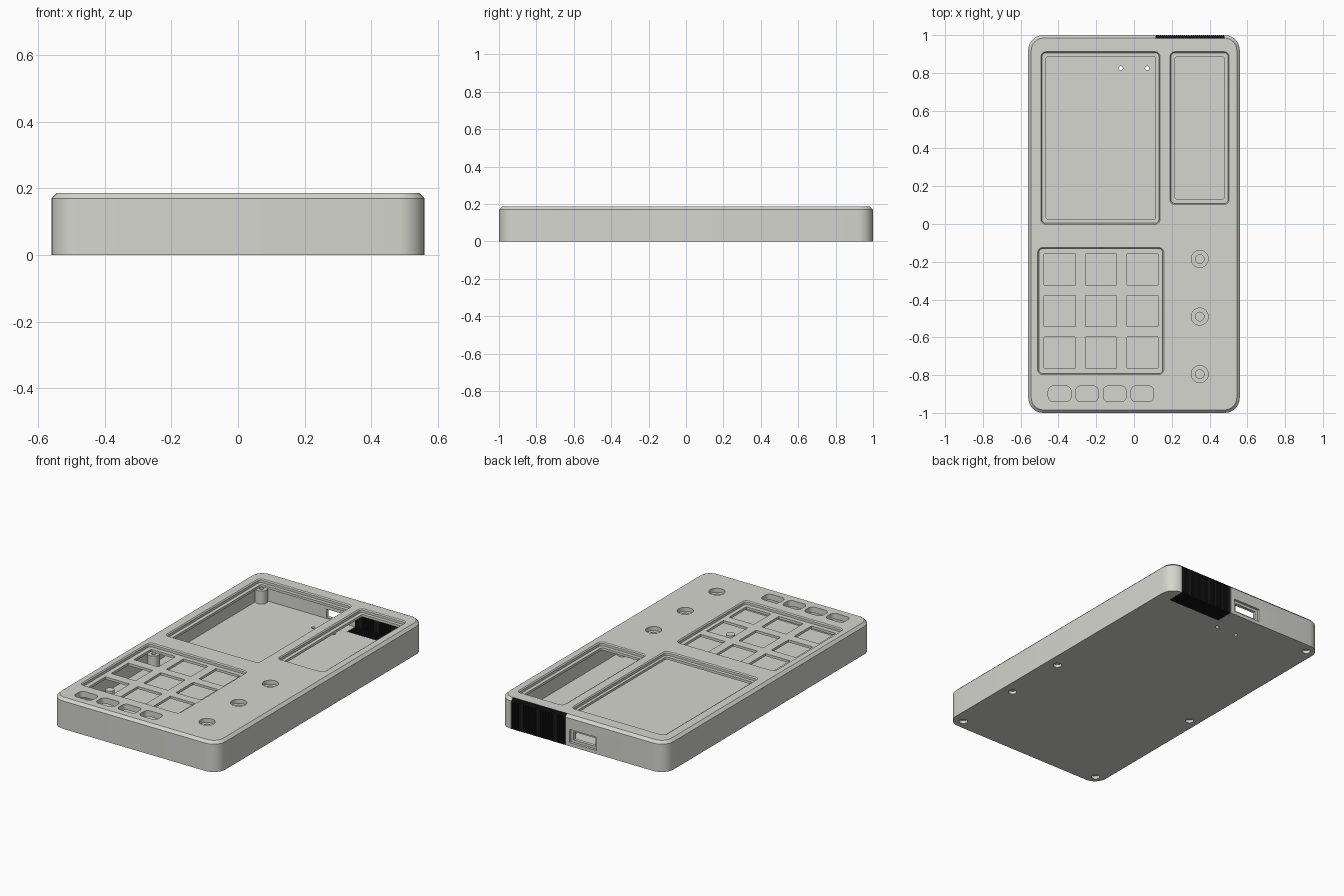
import bpy, bmesh, math

if "Cube" in bpy.data.objects:
    bpy.data.objects.remove(bpy.data.objects["Cube"], do_unlink=True)


def make_material(name, colour):
    mat = bpy.data.materials.new(name)
    mat.use_nodes = True
    mat.diffuse_color = colour
    mat.node_tree.nodes["Principled BSDF"].inputs["Base Color"].default_value = colour
    return mat


grey = make_material("light grey plastic", (0.665, 0.67, 0.62, 1))
black = make_material("black vent plastic", (0.01, 0.01, 0.01, 1))

HEIGHT, CHAMFER = 0.186, 0.016
FLOOR, CEILING, LEDGE = 0.03, 0.15, 0.165


def loft(bm, x, y, w, h, r, levels):
    """Closed rounded-rectangle solid; each level is (z, outward growth)."""
    steps, rings = 8, []
    for z, grow in levels:
        rad = max(r + grow, 0)
        a, b = w / 2 + grow - rad, h / 2 + grow - rad
        ring = []
        for q, (sx, sy) in enumerate([(1, 1), (-1, 1), (-1, -1), (1, -1)]):
            for i in range(steps + 1):
                t = (q + i / steps) * math.pi / 2
                ring.append(bm.verts.new((x + sx * a + rad * math.cos(t),
                                          y + sy * b + rad * math.sin(t), z)))
        rings.append(ring)
    n = len(rings[0])
    for low, high in zip(rings, rings[1:]):
        for i in range(n):
            j = (i + 1) % n
            bm.faces.new((low[i], low[j], high[j], high[i]))
    bm.faces.new(rings[0][::-1])
    bm.faces.new(rings[-1])


def span(bm, x0, x1, y0, y1, r, levels):
    loft(bm, (x0 + x1) / 2, (y0 + y1) / 2, x1 - x0, y1 - y0, r, levels)


def disc(bm, x, y, r, z0, z1):
    loft(bm, x, y, 2 * r, 2 * r, r, [(z0, 0), (z1, 0)])


def finish(name, bm, material=grey):
    bmesh.ops.remove_doubles(bm, verts=bm.verts, dist=1e-5)
    bmesh.ops.recalc_face_normals(bm, faces=bm.faces)
    mesh = bpy.data.meshes.new(name)
    bm.to_mesh(mesh)
    bm.free()
    mesh.materials.append(material)
    obj = bpy.data.objects.new(name, mesh)
    bpy.context.collection.objects.link(obj)
    return obj


def combine(target, bm, operation="DIFFERENCE"):
    tool = finish("helper", bm)
    tool.hide_render = True
    mod = target.modifiers.new("combine", "BOOLEAN")
    mod.operation, mod.solver, mod.object = operation, "EXACT", tool
    bpy.context.view_layer.update()
    result = target.evaluated_get(bpy.context.evaluated_depsgraph_get())
    mesh = bpy.data.meshes.new_from_object(result)
    target.modifiers.clear()
    target.data = mesh
    bpy.data.objects.remove(tool, do_unlink=True)


def extrude_profile(name, profile, x0, x1, material):
    """Solid from a (y, z) outline, stretched along x."""
    bm = bmesh.new()
    face = bm.faces.new([bm.verts.new((x0, y, z)) for y, z in profile])
    side = bmesh.ops.extrude_face_region(bm, geom=[face])["geom"]
    bmesh.ops.translate(bm, vec=(x1 - x0, 0, 0),
                        verts=[v for v in side if isinstance(v, bmesh.types.BMVert)])
    return finish(name, bm, material)


# Outer shell with a chamfered top rim
bm = bmesh.new()
loft(bm, 0, 0, 1.12, 2, 0.08, [(0, 0), (HEIGHT - CHAMFER, 0), (HEIGHT, -CHAMFER)])
case = finish("case", bm)

# Hollow inside
bm = bmesh.new()
loft(bm, 0, 0, 1.05, 1.93, 0.05, [(FLOOR, 0), (CEILING, 0)])
combine(case, bm)

# Screw bosses standing on the floor
screws = [(-0.5, 0.94), (-0.5, -0.1), (-0.5, -0.94),
          (0.49, -0.1), (0.49, -0.5), (0.49, -0.94)]
bm = bmesh.new()
for x, y in screws:
    disc(bm, x, y, 0.035, 0.015, 0.11)
combine(case, bm, "UNION")

# Shallow recesses in the top, screw heads underneath, port surround at the back
bevelled = [(LEDGE, 0), (HEIGHT - 0.006, 0), (HEIGHT + 0.014, 0.02)]
knobs = [(0.348, y) for y in (-0.185, -0.49, -0.795)]
bm = bmesh.new()
span(bm, -0.487, 0.132, 0.004, 0.906, 0.02, bevelled)
span(bm, 0.196, 0.498, 0.109, 0.906, 0.02, bevelled)
span(bm, -0.504, 0.152, -0.791, -0.131, 0.02, bevelled)
for x, y in knobs:
    disc(bm, x, y, 0.045, LEDGE - 0.004, 0.25)
for x, y in screws:
    disc(bm, x, y, 0.024, -0.05, 0.018)
span(bm, -0.098, 0.086, 0.985, 1.05, 0, [(0.022, 0), (0.102, 0)])
combine(case, bm)

# Through openings: windows, keys, buttons, knobs, screws, floor holes, port
through = [(0.1, 0), (0.25, 0)]
bm = bmesh.new()
span(bm, -0.465, 0.115, 0.025, 0.885, 0.01, through)
span(bm, 0.218, 0.477, 0.131, 0.885, 0.01, through)
for x in (-0.393, -0.174, 0.045):
    for y in (-0.241, -0.461, -0.681):
        loft(bm, x, y, 0.165, 0.165, 0.003, through)
for i in range(4):
    loft(bm, -0.394 + 0.146 * i, -0.899, 0.12, 0.082, 0.026, through)
for x, y in knobs:
    disc(bm, x, y, 0.023, 0.12, 0.25)
for x, y in screws:
    disc(bm, x, y, 0.013, -0.05, 0.13)
for x in (-0.07, 0.07):
    disc(bm, x, 0.825, 0.011, -0.05, 0.06)
span(bm, -0.08, 0.068, 0.94, 1.05, 0, [(0.037, 0), (0.087, 0)])
combine(case, bm)

# Vent opening that wraps from the rim, down the back wall and under the floor
VENT_LEFT, VENT_RIGHT = 0.479, 0.114
VENT_FRONT, WALL, RIM = 0.888, 0.963, 0.982
for y0, y1, top in ((RIM, 1.05, 0.25), (WALL, 1.05, LEDGE),
                    (VENT_FRONT, 0.98, FLOOR + 0.01)):
    bm = bmesh.new()
    span(bm, VENT_RIGHT, VENT_LEFT, y0, y1, 0, [(-0.05, 0), (top, 0)])
    combine(case, bm)

# Black vent: a backing panel with fine ribs on both faces
backing = [(VENT_FRONT, 0.004), (0.996, 0.004), (0.996, HEIGHT - CHAMFER),
           (RIM, HEIGHT - 0.004), (RIM, LEDGE), (WALL + 0.004, LEDGE),
           (WALL + 0.004, FLOOR - 0.004), (VENT_FRONT, FLOOR - 0.004)]
extrude_profile("vent_panel", backing, VENT_RIGHT, VENT_LEFT, black)

ribs = 35
pitch = (VENT_LEFT - VENT_RIGHT) / ribs
outline = [(VENT_FRONT, 0), (1, 0), (1, HEIGHT - CHAMFER), (1 - CHAMFER, HEIGHT),
           (RIM, HEIGHT), (RIM, LEDGE), (WALL, LEDGE), (WALL, FLOOR),
           (VENT_FRONT, FLOOR)]
vent = extrude_profile("vent_ribs", outline, VENT_RIGHT + pitch / 8,
                       VENT_RIGHT + pitch * 7 / 8, black)
array = vent.modifiers.new("repeat", "ARRAY")
array.count = ribs
array.use_relative_offset = False
array.use_constant_offset = True
array.constant_offset_displace = (pitch, 0, 0)

# Small pegs under the keypad
bm = bmesh.new()
for x in (-0.465, 0.1):
    disc(bm, x, -0.571, 0.025, FLOOR - 0.01, 0.08)
finish("keypad_pegs", bm)

# Smooth the rounded corners while keeping crisp edges
bpy.ops.object.select_all(action="DESELECT")
case.select_set(True)
bpy.context.view_layer.objects.active = case
bpy.ops.object.shade_smooth_by_angle(angle=math.radians(30))
